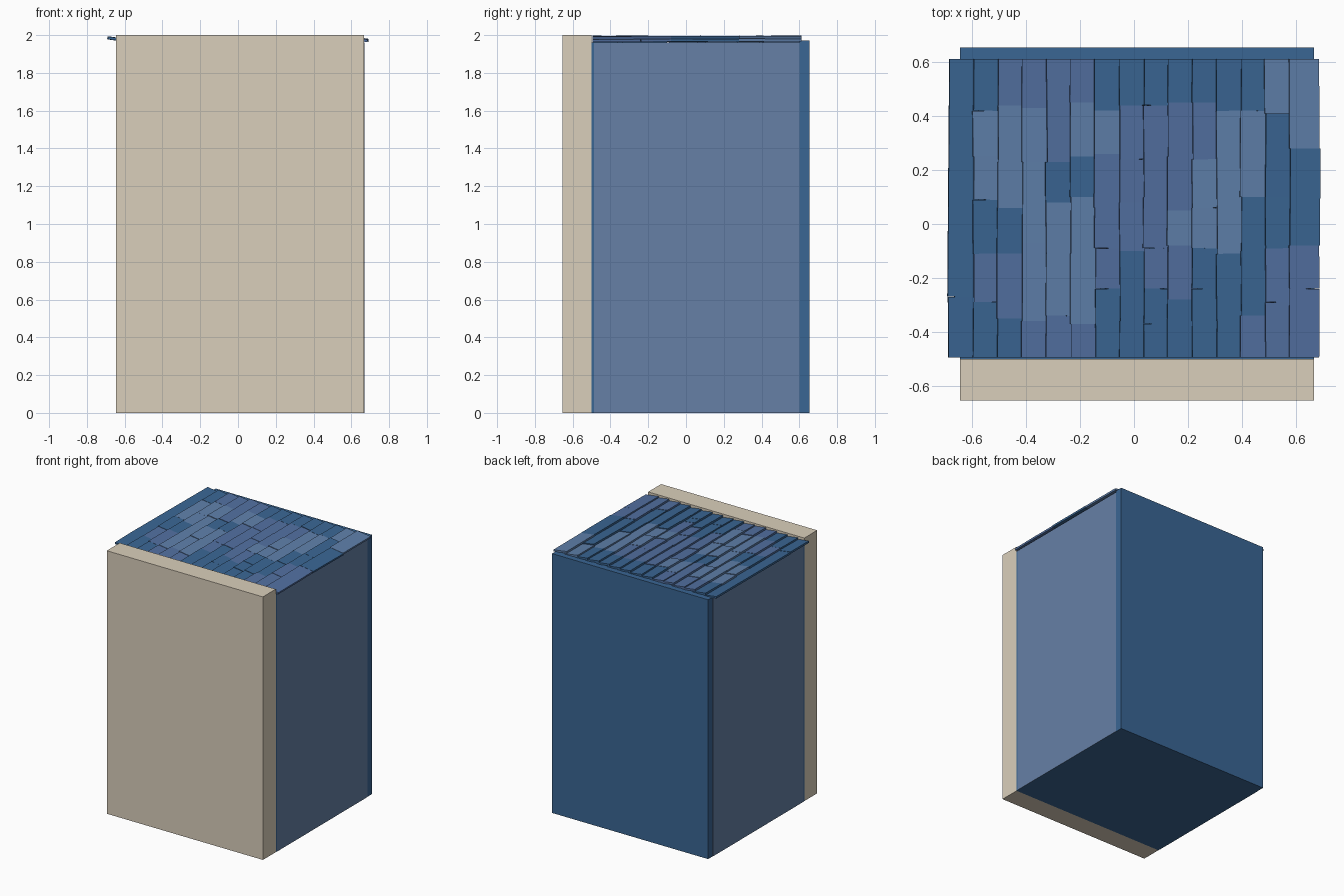
import bpy
import random
from mathutils import Euler, Matrix, Vector

if "Cube" in bpy.data.objects:
    bpy.data.objects.remove(bpy.data.objects["Cube"])

random.seed(4)


def material(name, hex_rgb):
    m = bpy.data.materials.new(name)
    srgb = [int(hex_rgb[i:i + 2], 16) / 255 for i in (0, 2, 4)]
    m.diffuse_color = [c / 12.92 if c <= 0.04045 else ((c + 0.055) / 1.055) ** 2.4
                       for c in srgb] + [1]
    m.use_nodes = True
    m.node_tree.nodes["Principled BSDF"].inputs["Base Color"].default_value = m.diffuse_color
    return m


blue = material("deep_blue", "3A6694")
light = material("light_blue", "5F80AB")
violet = material("violet_blue", "5270A1")
panel = material("panel_blue", "6680A6")
beige = material("beige", "DACFBB")


def box(name, lo, hi, mat, rot=(0, 0, 0)):
    """Box between two corners, optionally rotated about its centre."""
    lo, hi = Vector(lo), Vector(hi)
    bpy.ops.mesh.primitive_cube_add(size=1)
    ob = bpy.context.object
    ob.name = name
    ob.data.transform(Matrix.Diagonal((*(hi - lo), 1)))
    ob.data.transform(Euler(rot).to_matrix().to_4x4())
    ob.location = (lo + hi) / 2
    ob.data.materials.append(mat)
    return ob


# Building body: beige front, blue core, back wall, side panels
X0, X1 = -0.645, 0.668
box("front_wall", (X0, -0.655, 0), (X1, -0.5, 2), beige)
box("core", (X0, -0.5, 0), (X1, 0.6, 1.96), blue)
box("back_wall", (X0, 0.6, 0), (X1, 0.655, 1.972), blue)
for side, x in (("left", X0), ("right", X1)):
    box(side + "_panel", (x - 0.002, -0.488, 0), (x + 0.002, 0.6, 1.96), panel)

# Roof shingles: for each column, colour of each shingle from back to front
# and the y positions (in hundredths) where the shingles meet
columns = [
    ("BB", [-27]),
    ("BLLBVB", [42, 25, 9, -11, -29]),
    ("VLLBVB", [44, 23, 6, -11, -35]),
    ("VLLLV", [43, 23, -7, -36]),
    ("VBLLV", [23, 8, -11, -34]),
    ("VLBLLV", [45, 25, 10, -11, -37]),
    ("BLVVVB", [42, 26, 6, -9, -24]),
    ("BVVVBB", [44, 24, 8, -10, -36]),
    ("BVVVBB", [44, 10, -9, -24, -37]),
    ("BVVLVBB", [45, 25, 5, -8, -28, -35]),
    ("BVLLBBB", [45, 24, 6, -9, -24, -36]),
    ("BLBB", [42, -11, -36]),
    ("BLBBV", [42, 10, -10, -34]),
    ("LBBVV", [41, 10, -9, -29]),
    ("LBVV", [28, -8, -24]),
]
colours = {"B": blue, "L": light, "V": violet}
for i, (codes, breaks) in enumerate(columns):
    x = -0.687 + 0.0902 * i
    ends = [0.612] + [b / 100 for b in breaks] + [-0.495]
    for j, code in enumerate(codes):
        dx, dz = random.uniform(-0.003, 0.003), random.uniform(-0.003, 0.003)
        tilt = (random.uniform(-0.01, 0.01), 0.14, random.uniform(-0.012, 0.012))
        box(f"shingle_{i}_{j}", (x + dx, ends[j + 1], 1.972 + dz),
            (x + dx + 0.112, ends[j], 1.986 + dz), colours[code], tilt)
